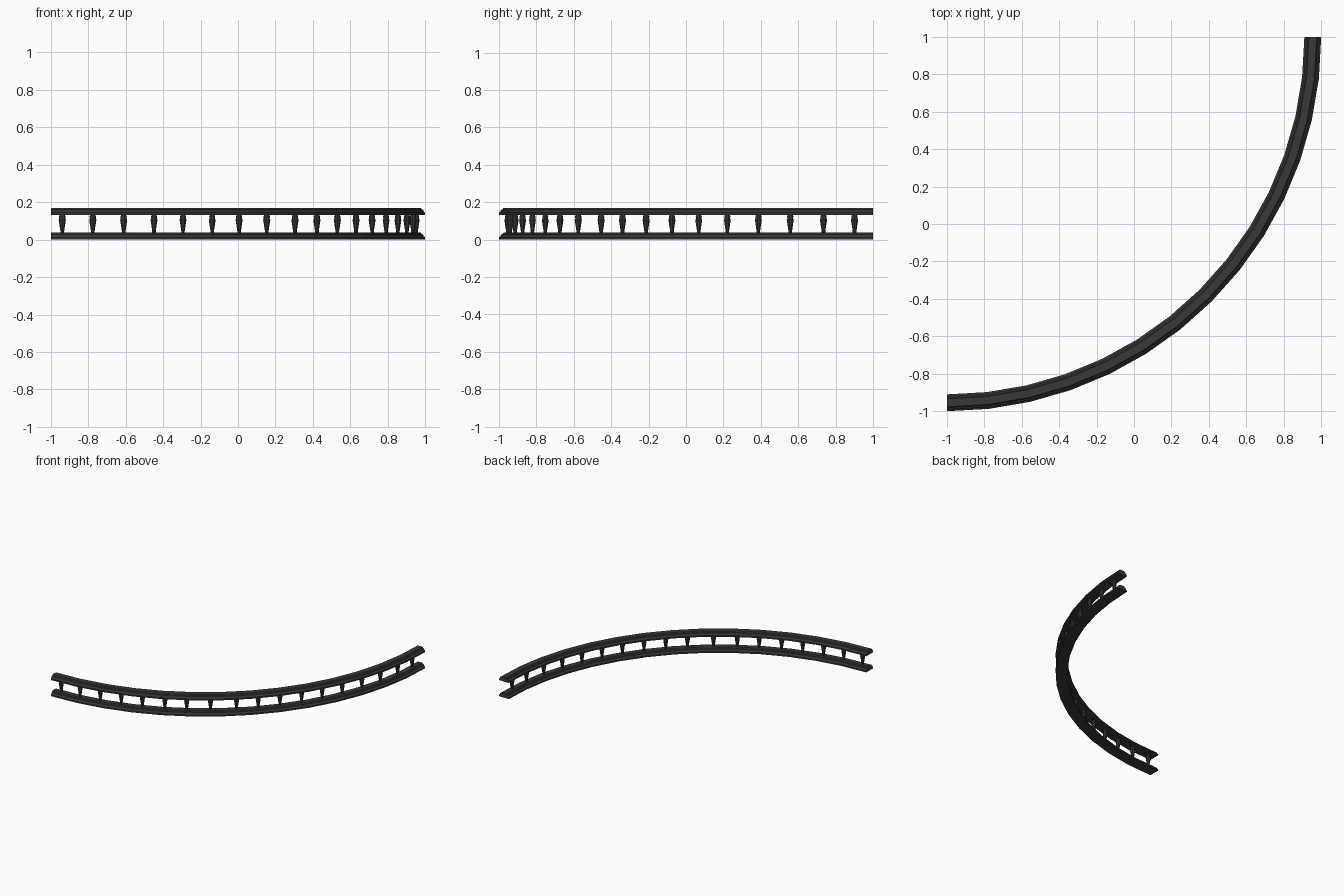
import bpy, bmesh, math
from mathutils import Matrix

if "Cube" in bpy.data.objects:
    bpy.data.objects.remove(bpy.data.objects["Cube"])

CENTRE = (-1.0, 1.0)   # centre of the quarter-circle plan
RADIUS = 1.955         # centre line of the rails
SEGMENTS = 14

dark = bpy.data.materials.new("dark_metal")
dark.diffuse_color = (0.04, 0.04, 0.04, 1)
dark.use_nodes = True
dark.node_tree.nodes["Principled BSDF"].inputs["Base Color"].default_value = dark.diffuse_color


def plan(angle, r):
    return CENTRE[0] + r * math.sin(angle), CENTRE[1] - r * math.cos(angle)


def finish(name, bm):
    bmesh.ops.recalc_face_normals(bm, faces=bm.faces)
    mesh = bpy.data.meshes.new(name)
    bm.to_mesh(mesh)
    bm.free()
    obj = bpy.data.objects.new(name, mesh)
    bpy.context.collection.objects.link(obj)
    mesh.materials.append(dark)
    return obj


def rail(name, z0):
    # moulded half profile, mirrored about the rail centre line
    half = [(0.045, 0.0), (0.045, 0.012), (0.037, 0.018), (0.034, 0.027),
            (0.026, 0.030), (0.021, 0.038)]
    profile = half + [(-x, z) for x, z in reversed(half)]
    bm = bmesh.new()
    rings = []
    for i in range(SEGMENTS + 1):
        a = math.pi / 2 * i / SEGMENTS
        rings.append([bm.verts.new((*plan(a, RADIUS + x), z0 + z)) for x, z in profile])
    n = len(profile)
    for a, b in zip(rings, rings[1:]):
        for k in range(n):
            bm.faces.new((a[k], a[(k + 1) % n], b[(k + 1) % n], b[k]))
    bm.faces.new(rings[0])
    bm.faces.new(rings[-1])
    return finish(name, bm)


rail("bottom_rail", 0.0)
rail("top_rail", 0.132)

# turned baluster profile: (radius, height)
turning = [(0.010, 0.034), (0.010, 0.046), (0.0125, 0.062), (0.0165, 0.088),
           (0.0195, 0.106), (0.016, 0.112), (0.017, 0.124), (0.012, 0.134)]
SIDES = 8
bm = bmesh.new()
rings = [[bm.verts.new((r * math.cos(2 * math.pi * k / SIDES),
                        r * math.sin(2 * math.pi * k / SIDES), z))
          for k in range(SIDES)] for r, z in turning]
for a, b in zip(rings, rings[1:]):
    for k in range(SIDES):
        j = (k + 1) % SIDES
        bm.faces.new((a[k], a[j], b[j], b[k]))
bm.faces.new(rings[0])
bm.faces.new(rings[-1])
first = finish("baluster", bm)

# balusters around the arc, in degrees
spots = [1.8, 6.6, 11.5, 16.4, 21.2, 26.2, 31.0, 36.2, 41.9,
         46.7, 51.6, 56.6, 61.5, 66.5, 71.7, 76.9, 82.2, 87.1]
for i, deg in enumerate(spots):
    obj = first if i == 0 else bpy.data.objects.new(f"baluster_{i}", first.data)
    if i:
        bpy.context.collection.objects.link(obj)
    a = math.radians(deg)
    obj.matrix_world = Matrix.Translation((*plan(a, RADIUS - 0.002), 0)) @ Matrix.Rotation(a, 4, 'Z')
